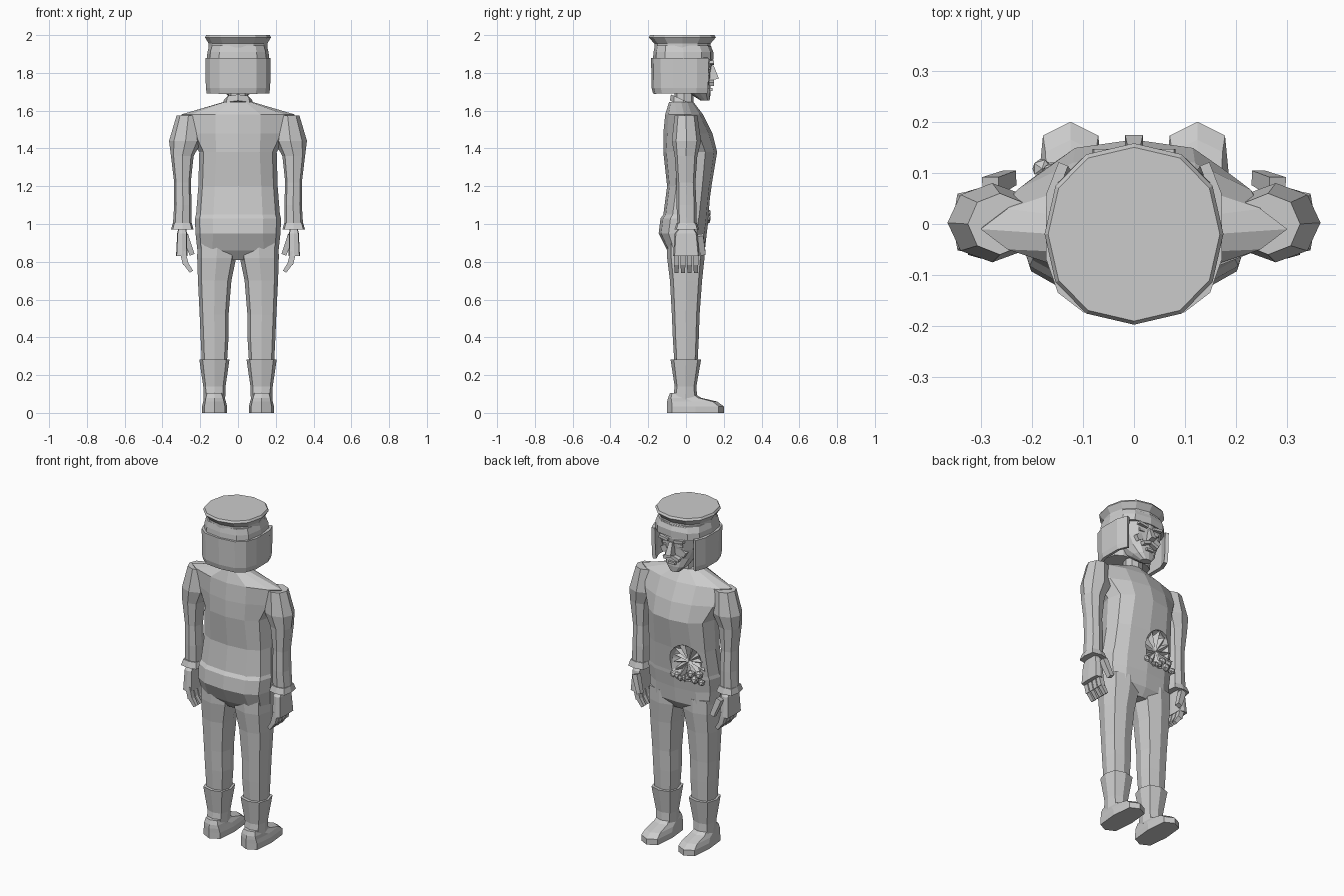
import bpy, bmesh, math, random
from mathutils import Vector, Matrix

cube = bpy.data.objects.get("Cube")
if cube:
    bpy.data.objects.remove(cube, do_unlink=True)
random.seed(4)

grey = bpy.data.materials.new("plain_grey")
grey.use_nodes = True
grey.diffuse_color = (0.6, 0.6, 0.6, 1)
grey.node_tree.nodes["Principled BSDF"].inputs["Base Color"].default_value = (0.6, 0.6, 0.6, 1)


def finish(name, bm, closed=True):
    if closed:
        bmesh.ops.recalc_face_normals(bm, faces=bm.faces)
    mesh = bpy.data.meshes.new(name)
    bm.to_mesh(mesh)
    bm.free()
    mesh.materials.append(grey)
    obj = bpy.data.objects.new(name, mesh)
    bpy.context.collection.objects.link(obj)
    return obj


def loft(name, rings, sides=8, n=2.5, side=1, tilt=0, arc=None):
    """Rings are (z, x0, x1, y0, y1[, power]); arc limits the sweep to an open shell."""
    bm = bmesh.new()
    loops = []
    for z, x0, x1, y0, y1, *power in rings:
        e = 2 / (power[0] if power else n)
        loop = []
        for i in range(sides):
            a = arc[0] + (arc[1] - arc[0]) * i / (sides - 1) if arc else math.tau * i / sides
            c, s = round(math.cos(a), 6), round(math.sin(a), 6)
            x = (x0 + x1) / 2 + (x1 - x0) / 2 * math.copysign(abs(c) ** e, c)
            y = (y0 + y1) / 2 + (y1 - y0) / 2 * math.copysign(abs(s) ** e, s)
            loop.append(bm.verts.new((x * side, y, z + tilt * y)))
        loops.append(loop)
    for a, b in zip(loops, loops[1:]):
        for i in range(sides - 1 if arc else sides):
            j = (i + 1) % sides
            bm.faces.new((a[i], a[j], b[j], b[i]))
    if not arc:
        bm.faces.new(loops[0])
        bm.faces.new(loops[-1])
    return finish(name, bm)


def box(name, loc, size, rot_x=0, rot_y=0, taper=1):
    bm = bmesh.new()
    bmesh.ops.create_cube(bm, size=1)
    for v in bm.verts:
        if v.co.z < 0:
            v.co.x *= taper
            v.co.y *= taper
    m = (Matrix.Translation(loc) @ Matrix.Rotation(rot_y, 4, 'Y')
         @ Matrix.Rotation(rot_x, 4, 'X') @ Matrix.Diagonal((*size, 1)))
    bm.transform(m)
    return finish(name, bm)


# Jacket and hips in one skin
body = loft("body", [
    (0.81, -.10, .10, -.06, .07, 3),
    (0.86, -.215, .215, -.10, .10, 3),
    (0.95, -.225, .225, -.145, .11, 2.6),
    (1.03, -.228, .228, -.135, .12, 2.6),
    (1.05, -.222, .222, -.12, .12, 2.6),
    (1.20, -.21, .21, -.10, .135, 2.6),
    (1.38, -.205, .205, -.12, .165, 2.4),
    (1.48, -.27, .27, -.12, .14, 1.7),
    (1.58, -.30, .30, -.11, .09, 1.5),
    (1.645, -.08, .08, -.09, .04, 2)], sides=12)

# Torn hollow in the belly
wound_at = Vector((-.08, .12, 1.12))
bm = bmesh.new()
bmesh.ops.create_icosphere(bm, subdivisions=2, radius=1)
bm.transform(Matrix.Translation(wound_at) @ Matrix.Diagonal((.105, .06, .12, 1)))
cutter = finish("wound_cutter", bm)
mod = body.modifiers.new("hollow", 'BOOLEAN')
mod.operation, mod.solver, mod.object = 'DIFFERENCE', 'EXACT', cutter
bpy.context.view_layer.objects.active = body
bpy.ops.object.modifier_apply(modifier="hollow")
bpy.data.objects.remove(cutter, do_unlink=True)

# Fan of torn cloth and lumps inside the hollow
bm = bmesh.new()
hub = bm.verts.new(wound_at + Vector((0, -.03, 0)))
rim = []
for i in range(28):
    a = math.tau * i / 28
    r = random.uniform(.9, 1.1) * (.11 if i % 2 else .085)
    rim.append(bm.verts.new(wound_at + Vector((
        r * math.cos(a), (.008 if i % 2 else -.025) - .03 * abs(math.cos(a)), r * math.sin(a)))))
for i in range(28):
    bm.faces.new((hub, rim[i], rim[(i + 1) % 28]))
finish("torn_cloth", bm, closed=False)
bm = bmesh.new()
for i in range(9):
    p = wound_at + Vector((-.10 + .023 * i, -.012 + random.uniform(-.01, .01),
                           -.085 + random.uniform(-.02, .03)))
    bmesh.ops.create_icosphere(bm, subdivisions=1, radius=random.uniform(.016, .026),
                               matrix=Matrix.Translation(p))
finish("wound_lumps", bm)

# Limbs, mirrored
for label, s in (("left", 1), ("right", -1)):
    loft(label + "_arm", [
        (0.99, .245, .345, -.045, .055),
        (1.10, .245, .338, -.05, .055),
        (1.22, .25, .338, -.05, .05),
        (1.36, .235, .355, -.06, .06),
        (1.44, .19, .365, -.075, .08, 2),
        (1.575, .20, .325, -.06, .06, 2)], n=2.6, side=s)
    loft(label + "_cuff", [
        (0.97, .235, .355, -.062, .07),
        (1.005, .245, .345, -.05, .058)], n=4, side=s)
    loft(label + "_palm", [
        (0.83, .268, .328, -.068, .072),
        (0.95, .27, .322, -.06, .06),
        (0.98, .275, .315, -.035, .04)], n=6, side=s)
    for i in range(4):
        y = -.05 + i * .034
        box(f"{label}_finger_{i + 1}_base", (s * .285, y, .82), (.03, .028, .07), rot_y=s * .25)
        box(f"{label}_finger_{i + 1}_tip", (s * .262, y, .77), (.026, .026, .055),
            rot_y=s * .6, taper=.8)
    box(label + "_thumb", (s * .262, .082, .89), (.034, .036, .11), rot_x=.15, rot_y=s * .35, taper=.8)

    loft(label + "_leg", [
        (0.24, .06, .19, -.06, .06),
        (0.40, .05, .198, -.07, .068),
        (0.52, .05, .203, -.075, .072),
        (0.70, .035, .212, -.085, .085),
        (0.82, .01, .216, -.10, .098),
        (0.90, .005, .215, -.10, .098)], n=2.8, side=s)
    loft(label + "_boot_shaft", [
        (0.07, .068, .182, -.07, .06),
        (0.14, .066, .184, -.06, .055),
        (0.283, .045, .205, -.082, .08)], n=2.8, side=s)
    loft(label + "_shoe", [
        (0.0, .058, .19, -.10, .20),
        (0.035, .058, .19, -.10, .20),
        (0.06, .064, .184, -.10, .165),
        (0.08, .07, .18, -.095, .08),
        (0.105, .08, .172, -.085, .04)], n=3.5, side=s)

# Neck and tilted collar
loft("neck", [(1.58, -.05, .05, -.06, .04), (1.74, -.05, .05, -.06, .04)])
loft("collar", [(1.615, -.085, .085, -.085, .06), (1.65, -.075, .075, -.08, .055)],
     n=2.2, tilt=-.45)

# Head with face
loft("face", [
    (1.655, -.03, .03, .075, .125),
    (1.69, -.065, .065, .02, .13),
    (1.74, -.09, .09, -.06, .128),
    (1.80, -.12, .12, -.08, .13),
    (1.86, -.135, .135, -.10, .14),
    (1.94, -.14, .14, -.12, .135)], sides=12)
box("nose", (0, .138, 1.80), (.022, .035, .075), rot_x=.25, taper=1.6)
box("lower_lip", (0, .13, 1.712), (.045, .02, .014))
for label, s in (("left", 1), ("right", -1)):
    box(label + "_moustache", (s * .026, .134, 1.748), (.052, .026, .02), rot_y=s * .35)
    box(label + "_brow", (s * .05, .135, 1.853), (.06, .024, .016), rot_y=-s * .15)
    box(label + "_eye", (s * .05, .124, 1.825), (.034, .014, .016))
    box(label + "_cheek", (s * .06, .112, 1.78), (.04, .026, .035), rot_y=s * .5)

# Hair: open shell round the back, closed band at the brow
shell = loft("hair_shell", [
    (1.692, -.158, .158, -.165, .15),
    (1.72, -.163, .163, -.172, .155),
    (1.88, -.165, .165, -.175, .16)],
    sides=11, n=3, arc=(math.radians(140), math.radians(400)))
thick = shell.modifiers.new("thickness", 'SOLIDIFY')
thick.thickness = .02
thick.offset = 0
loft("hair_band", [
    (1.87, -.165, .165, -.175, .145),
    (1.91, -.162, .162, -.172, .145),
    (1.945, -.152, .152, -.165, .13)], sides=12, n=2.8)
loft("hair_base", [
    (1.70, -.14, .14, -.16, .02),
    (1.88, -.15, .15, -.165, .03)], sides=12, n=2.8)

# Flat flared cap
loft("cap", [
    (1.935, -.155, .155, -.168, .13),
    (1.955, -.155, .155, -.168, .13),
    (1.988, -.175, .175, -.197, .158),
    (2.0, -.168, .168, -.19, .15)], sides=12, n=2.2)
